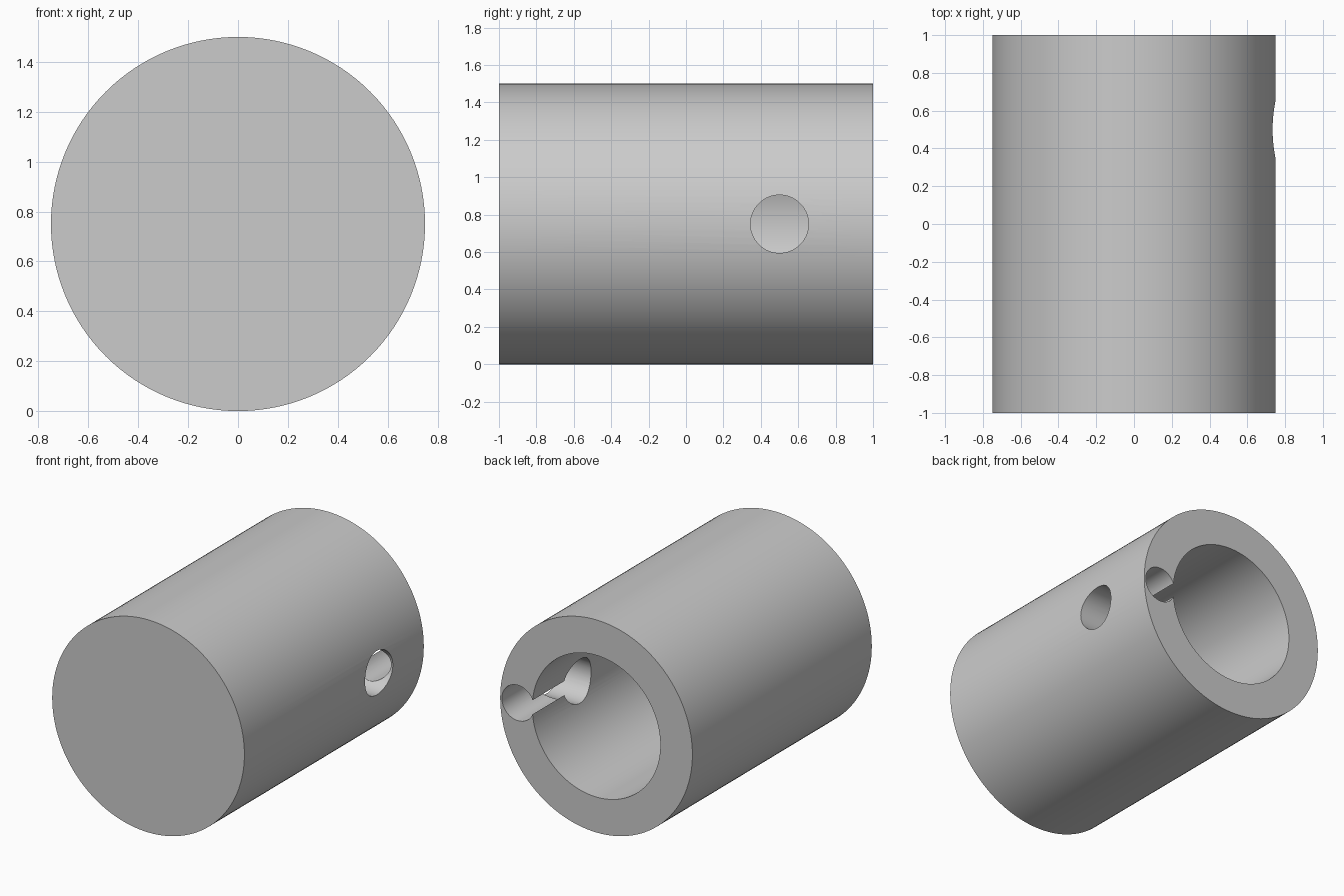
import bpy
import math

cube = bpy.data.objects.get("Cube")
if cube:
    bpy.data.objects.remove(cube, do_unlink=True)

RADIUS = 0.75
AXIS_Z = RADIUS

grey = bpy.data.materials.new("plain_grey")
grey.use_nodes = True
colour = (0.6, 0.6, 0.6, 1)
grey.diffuse_color = colour
grey.node_tree.nodes["Principled BSDF"].inputs["Base Color"].default_value = colour


def cylinder(name, radius, start, end, axis, offset=0.0, sides=128):
    """Cylinder along 'x' or 'y' from start to end; offset shifts it sideways."""
    mid = (start + end) / 2
    if axis == "y":
        location, rotation = (offset, mid, AXIS_Z), (math.pi / 2, 0, 0)
    else:
        location, rotation = (mid, offset, AXIS_Z), (0, math.pi / 2, 0)
    bpy.ops.mesh.primitive_cylinder_add(
        vertices=sides, radius=radius, depth=end - start,
        location=location, rotation=rotation)
    obj = bpy.context.object
    obj.name = name
    obj.data.materials.append(grey)
    return obj


# Solid body, closed at the front
body = cylinder("sleeve_body", RADIUS, -1, 1, "y")

# Blind bore from the back, radial side hole, and a narrow channel
# that breaks into the bore and ends in the side hole
cutters = [
    cylinder("bore_cutter", 0.5, -0.75, 1.2, "y"),
    cylinder("side_hole_cutter", 0.155, 0.2, 1.0, "x", offset=0.5, sides=64),
    cylinder("channel_cutter", 0.125, 0.5, 1.3, "y", offset=0.612, sides=64),
]

bpy.ops.object.select_all(action="DESELECT")
body.select_set(True)
bpy.context.view_layer.objects.active = body
for cutter in cutters:
    cut = body.modifiers.new(cutter.name, "BOOLEAN")
    cut.operation = "DIFFERENCE"
    cut.solver = "EXACT"
    cut.object = cutter
    bpy.ops.object.modifier_apply(modifier=cut.name)
    bpy.data.objects.remove(cutter, do_unlink=True)

# Smooth round walls with crisp rims
bpy.ops.object.shade_smooth_by_angle(angle=math.radians(30))
